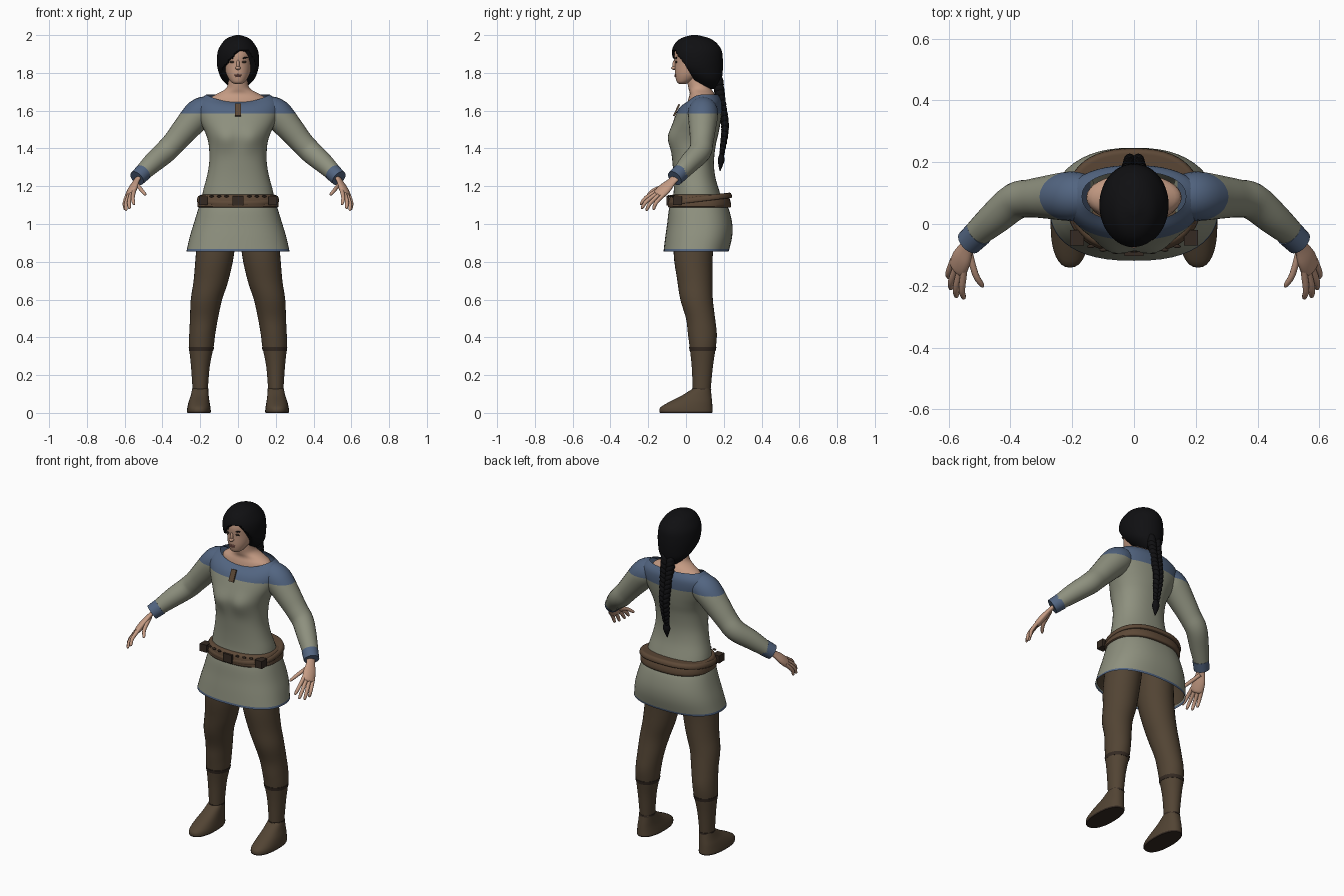
import bpy, bmesh, math
from mathutils import Vector

if "Cube" in bpy.data.objects:
    bpy.data.objects.remove(bpy.data.objects["Cube"])


def material(name, rgb):
    m = bpy.data.materials.new(name)
    m.use_nodes = True
    m.diffuse_color = (*rgb, 1)
    m.node_tree.nodes["Principled BSDF"].inputs["Base Color"].default_value = (*rgb, 1)
    return m


CLOTH = material("sage cloth", (0.27, 0.28, 0.21))
BLUE = material("blue trim", (0.085, 0.13, 0.22))
LEATHER = material("brown leather", (0.085, 0.058, 0.034))
BELT = material("belt leather", (0.11, 0.066, 0.038))
DARK = material("dark leather", (0.035, 0.023, 0.016))
HAIR = material("black hair", (0.005, 0.005, 0.006))
SKIN = material("skin", (0.56, 0.33, 0.23))
LIPS = material("lips", (0.33, 0.14, 0.11))


def resample(rows, n):
    """Smooth interpolation through rows of numbers."""
    out = []
    for i in range(len(rows) - 1):
        p = [rows[max(0, min(len(rows) - 1, i + k))] for k in (-1, 0, 1, 2)]
        for s in range(n):
            t = s / n
            out.append([0.5 * (2 * b + (c - a) * t + (2 * a - 5 * b + 4 * c - d) * t * t
                               + (3 * b - a - 3 * c + d) * t ** 3) for a, b, c, d in zip(*p)])
    return out + [list(rows[-1])]


def loft(name, rings, mats, split=None, mirror=False, caps=True, shape=None):
    """Skin closed rings; faces above the split height take the second material."""
    bm = bmesh.new()
    loops = [[bm.verts.new(p) for p in ring] for ring in rings]
    n = len(loops[0])
    for a, b in zip(loops, loops[1:]):
        for i in range(n):
            bm.faces.new((a[i], a[(i + 1) % n], b[(i + 1) % n], b[i]))
    if caps:
        bm.faces.new(loops[0])
        bm.faces.new(loops[-1])
    if shape:
        for v in bm.verts:
            shape(v.co)
    bmesh.ops.recalc_face_normals(bm, faces=bm.faces)
    if split:
        bmesh.ops.bisect_plane(bm, geom=bm.verts[:] + bm.edges[:] + bm.faces[:],
                               plane_co=(0, 0, split), plane_no=(0, 0, 1))
        for f in bm.faces:
            f.material_index = int(f.calc_center_median().z > split)
    return finish(name, bm, mats, mirror)


def finish(name, bm, mats, mirror=False):
    me = bpy.data.meshes.new(name)
    bm.to_mesh(me)
    bm.free()
    ob = bpy.data.objects.new(name, me)
    bpy.context.collection.objects.link(ob)
    for m in mats:
        me.materials.append(m)
    bpy.ops.object.select_all(action='DESELECT')
    ob.select_set(True)
    bpy.context.view_layer.objects.active = ob
    bpy.ops.object.shade_smooth_by_angle(angle=math.radians(50))
    if mirror:
        ob.modifiers.new("mirror", 'MIRROR')
    return ob


def stack(rows, n=4, sides=32, e=2.0):
    """Horizontal rings from (z, centre x, half width, front y, back y, front dip)."""
    rings = []
    for z, cx, hw, front, back, dip in resample([(*r, 0)[:6] for r in rows], n):
        ring = []
        for i in range(sides):
            a = math.tau * i / sides
            c, s = math.cos(a), math.sin(a)
            x = math.copysign(abs(c) ** (2 / e), c)
            y = math.copysign(abs(s) ** (2 / e), s)
            ring.append(Vector((cx + hw * x, (front + back) / 2 + (back - front) / 2 * y,
                                z - dip * max(0, -s) ** 2)))
        rings.append(ring)
    return rings


def tube(rows, n=4, sides=16, wide=(0, 1, 0), flat=1.0):
    """Rings along a path of (x, y, z, radius)."""
    pts = resample(rows, n)
    rings = []
    for i, p in enumerate(pts):
        t = (Vector(pts[min(i + 1, len(pts) - 1)][:3]) - Vector(pts[max(i - 1, 0)][:3])).normalized()
        u = Vector(wide)
        u = (u - t * u.dot(t)).normalized()
        w = t.cross(u)
        rings.append([Vector(p[:3]) + p[3] * (math.cos(a) * u + flat * math.sin(a) * w)
                      for a in (math.tau * k / sides for k in range(sides))])
    return rings


def blobs(name, items, mat, mirror=False):
    """Ellipsoids given as (centre, radii, roll about y)."""
    from mathutils import Matrix
    bm = bmesh.new()
    for loc, size, roll in items:
        m = Matrix.Translation(loc) @ Matrix.Rotation(roll, 4, 'Y') @ Matrix.Diagonal((*size, 1))
        bmesh.ops.create_uvsphere(bm, u_segments=14, v_segments=10, radius=1, matrix=m)
    return finish(name, bm, [mat], mirror)


def box(name, loc, size, mat, tilt=0, mirror=False):
    from mathutils import Matrix
    bm = bmesh.new()
    m = Matrix.Translation(loc) @ Matrix.Rotation(tilt, 4, 'X') @ Matrix.Diagonal((*size, 1))
    bmesh.ops.create_cube(bm, size=1, matrix=m)
    return finish(name, bm, [mat], mirror)


# Tunic body with a soft bust and a dipped neckline
def bust(co):
    if co.y < 0.02:
        co.y -= 0.02 * math.exp(-((abs(co.x) - 0.07) ** 2 + (co.z - 1.45) ** 2) / 0.0035)


loft("tunic_body", stack([
    (1.10, 0, .195, -.072, .2), (1.17, 0, .186, -.065, .178), (1.25, 0, .165, -.066, .155),
    (1.33, 0, .152, -.072, .148), (1.42, 0, .155, -.08, .158), (1.48, 0, .172, -.082, .172),
    (1.54, 0, .2, -.068, .183), (1.6, 0, .22, -.045, .19), (1.65, 0, .21, -.02, .188, .02),
    (1.685, 0, .168, .008, .17, .04)], sides=48, e=2.25),
    [CLOTH, BLUE], split=1.585, caps=False, shape=bust)
box("neck_placket", (0, -.05, 1.603), (.032, .009, .07), BELT, tilt=math.radians(-25))

# Sleeves and cuffs
loft("sleeves", tube([
    (.15, .09, 1.61, .07), (.205, .09, 1.583, .08), (.28, .087, 1.5, .07), (.335, .083, 1.435, .062),
    (.385, .073, 1.382, .06), (.455, .015, 1.32, .053), (.525, -.045, 1.252, .04)], sides=24),
    [CLOTH, BLUE], split=1.585, mirror=True)
loft("cuffs", tube([(.502, -.028, 1.273, .046), (.535, -.06, 1.242, .043)], n=2, sides=24), [BLUE], mirror=True)

# Hands
SPREAD = (.55, .75, -.3)
loft("palms", tube([(.52, -.045, 1.255, .026), (.54, -.075, 1.225, .026), (.557, -.11, 1.19, .037),
                    (.57, -.142, 1.158, .036), (.574, -.15, 1.15, .024)], wide=SPREAD, flat=.5),
     [SKIN], mirror=True)
fingers = {"index": ((.55, -.162, 1.168), (.552, -.243, 1.103)),
           "middle": ((.563, -.155, 1.158), (.576, -.238, 1.082)),
           "ring": ((.576, -.143, 1.15), (.594, -.212, 1.072)),
           "little": ((.587, -.125, 1.145), (.6, -.175, 1.076)),
           "thumb": ((.53, -.095, 1.205), (.49, -.205, 1.155))}
for label, (a, b) in fingers.items():
    a, b = Vector(a), Vector(b)
    mid = a.lerp(b, .55) + Vector((.006, -.006, .006))
    loft(label + "_fingers", tube([(*a.lerp(b, -.2), .011), (*mid, .0105), (*a.lerp(b, .92), .008),
                                   (*b, .003)], n=3, sides=10), [SKIN], mirror=True)

# Skirt with hem, and its lining
skirt = [(1.13, 0, .19, -.072, .195), (1.08, 0, .21, -.09, .226), (1.0, 0, .235, -.1, .245),
         (.93, 0, .256, -.11, .244), (.855, 0, .273, -.119, .226)]
loft("skirt", stack(skirt, sides=48, e=2.4), [BLUE, CLOTH], split=.867, caps=False)
lining = [(z, x, w - .006, f + .006, b - .006) for z, x, w, f, b in skirt[2:]]
loft("skirt_lining", stack(lining, sides=48, e=2.4)[:-1], [LEATHER], caps=False)
bpy.data.objects["skirt_lining"].data.flip_normals()

# Belt, rear strap, buckle and pouches
loft("belt", stack([(1.088, 0, .205, -.088, .23), (1.092, 0, .215, -.096, .238),
                    (1.12, 0, .213, -.093, .236), (1.15, 0, .203, -.086, .222),
                    (1.155, 0, .188, -.07, .2)], n=2, sides=48, e=2.4), [BELT])
def lift_back(co):
    co.z += .12 * (co.y - .07)


loft("belt_strap", stack([(1.118, 0, .213, -.09, .241), (1.122, 0, .218, -.096, .245),
                          (1.143, 0, .213, -.092, .238), (1.147, 0, .2, -.08, .225)],
                         n=2, sides=48, e=2.4), [BELT], shape=lift_back)
box("belt_buckle", (0, -.097, 1.122), (.06, .012, .05), DARK)
box("belt_pouches", (.185, -.045, 1.122), (.045, .05, .045), DARK, mirror=True)
blobs("belt_studs", [((x, -.096 + 1.2 * x * x, 1.147), (.012, .006, .006), 0) for x in (.06, .1, .14)],
      DARK, mirror=True)

# Legs, boots and seams
loft("legs", stack([
    (1.02, .105, .1, -.06, .16), (.84, .122, .101, -.065, .142), (.7, .143, .092, -.046, .14),
    (.6, .167, .083, -.03, .142), (.5, .18, .074, 0, .154), (.42, .189, .069, .01, .163),
    (.35, .194, .065, .019, .158), (.25, .199, .05, .03, .143), (.12, .2, .04, .036, .13)]),
    [LEATHER], mirror=True)
loft("boot_cuffs", stack([(.348, .194, .067, .016, .161), (.338, .194, .066, .018, .159),
                          (.328, .195, .063, .02, .157)], n=1), [DARK], mirror=True)
loft("ankle_seams", stack([(.13, .2, .043, .033, .133), (.12, .2, .043, .033, .134)], n=1),
     [DARK], mirror=True)
loft("shoes", stack([
    (0, .207, .061, -.138, .138), (.008, .207, .063, -.141, .141), (.03, .207, .061, -.135, .14),
    (.06, .206, .055, -.085, .138), (.09, .203, .048, -.025, .135), (.128, .2, .042, .035, .131)],
    n=3, e=2.3), [DARK, LEATHER], split=.008, mirror=True)

# Neck, shoulders and face
loft("neck", stack([(1.6, 0, .15, 0, .165), (1.66, 0, .152, .012, .162), (1.69, 0, .11, .02, .15),
                    (1.715, 0, .066, .014, .135), (1.75, 0, .052, .008, .12),
                    (1.81, 0, .05, .005, .115)]), [SKIN])
loft("head", stack([
    (1.742, 0, .018, -.036, 0), (1.75, 0, .034, -.047, .02), (1.77, 0, .05, -.054, .06),
    (1.80, 0, .064, -.058, .1), (1.85, 0, .074, -.059, .14), (1.9, 0, .076, -.062, .15),
    (1.95, 0, .066, -.045, .13), (1.975, 0, .04, 0, .1)]), [SKIN])
blobs("nose", [((0, -.062, 1.826), (.014, .017, .01), 0), ((0, -.059, 1.843), (.009, .013, .026), 0)], SKIN)
blobs("eyes", [((.031, -.051, 1.858), (.014, .005, .006), 0)], DARK, mirror=True)
blobs("eyebrows", [((.033, -.052, 1.879), (.02, .005, .004), -.2)], HAIR, mirror=True)
blobs("mouth", [((0, -.056, 1.789), (.021, .006, .004), 0), ((0, -.056, 1.782), (.017, .006, .005), 0)], LIPS)


# Hair with a side-swept fringe opening around the face
def fringe(co):
    if co.z < min(1.91 + 1.1 * co.x, 1.915, 1.99 - 1.5 * co.x):
        co.y = max(co.y, -.045 + .6 * (1.91 - co.z))


loft("hair", stack([
    (1.715, 0, .03, .09, .165), (1.735, 0, .055, .06, .18), (1.77, 0, .088, .02, .19),
    (1.82, 0, .107, -.05, .195), (1.87, 0, .112, -.072, .195), (1.92, 0, .105, -.074, .188),
    (1.96, 0, .082, -.055, .16), (1.985, 0, .055, -.022, .12), (2.0, 0, .012, .03, .06)],
    n=6, sides=64), [HAIR], shape=fringe)

# Braid made of paired, tilted strands with a loose tail
path = resample([(1.75, .17, .036), (1.68, .18, .034), (1.6, .194, .03), (1.52, .207, .027),
                 (1.44, .2, .023), (1.375, .19, .017)], 3)
blobs("braid", [((side * r * .5, y, z + side * .006), (r * .62, r * .78, r * 1.0), side * .5)
                for z, y, r in path for side in (-1, 1)], HAIR)
loft("braid_tail", tube([(0, .188, 1.375, .012), (0, .186, 1.34, .022), (0, .183, 1.31, .014),
                         (0, .18, 1.28, .003)], wide=(1, 0, 0), flat=.8), [HAIR])
